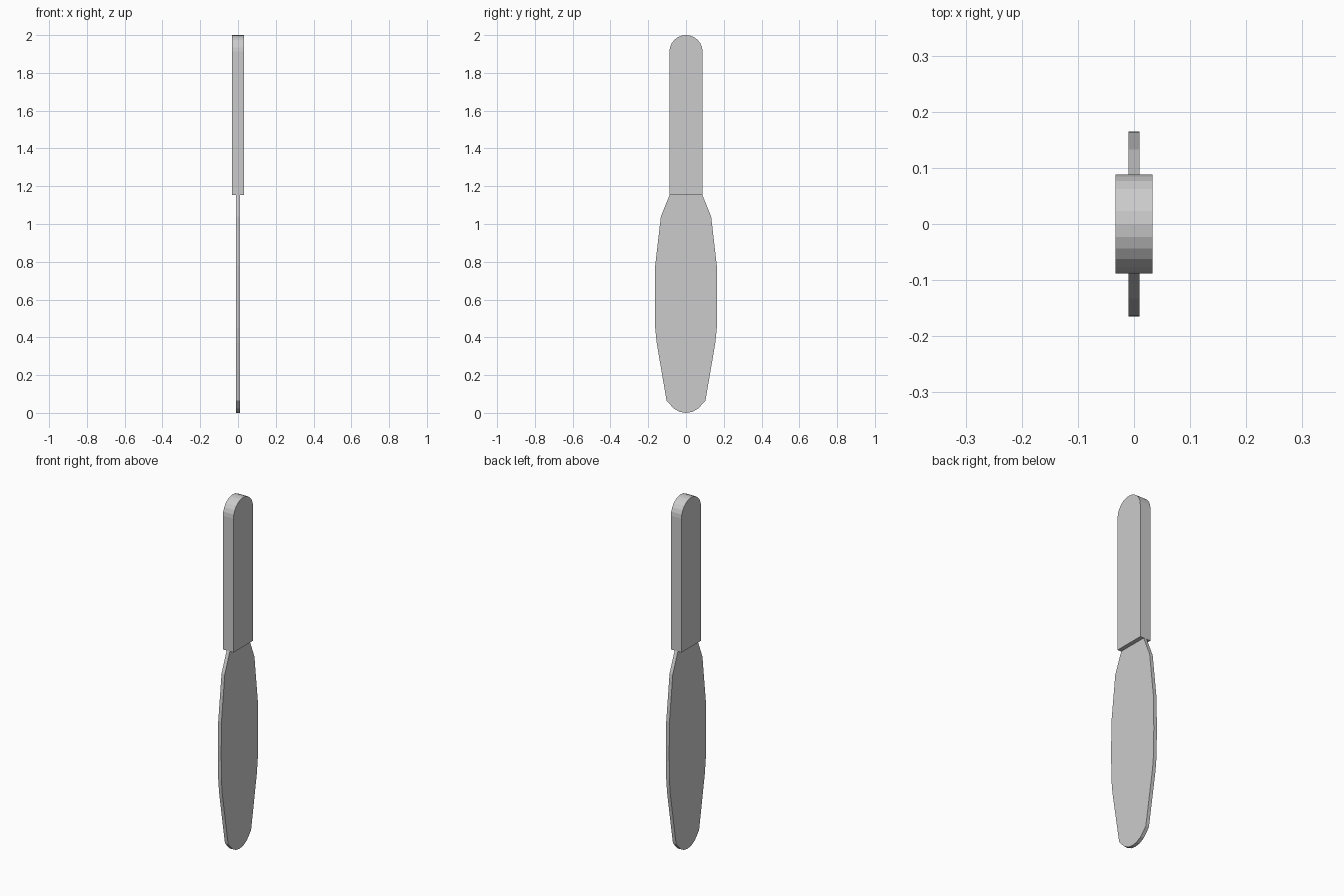
import bpy, bmesh, math

if "Cube" in bpy.data.objects:
    bpy.data.objects.remove(bpy.data.objects["Cube"])


def slab(name, half_profile, half_thickness):
    """Mirror a (y, z) half outline across y = 0 and extrude it along x."""
    mirrored = [(-y, z) for y, z in reversed(half_profile) if y > 1e-6]
    outline = half_profile + mirrored
    bm = bmesh.new()
    face = bm.faces.new([bm.verts.new((-half_thickness, y, z)) for y, z in outline])
    ext = bmesh.ops.extrude_face_region(bm, geom=[face])
    verts = [g for g in ext["geom"] if isinstance(g, bmesh.types.BMVert)]
    bmesh.ops.translate(bm, verts=verts, vec=(2 * half_thickness, 0, 0))
    bmesh.ops.recalc_face_normals(bm, faces=bm.faces)
    mesh = bpy.data.meshes.new(name)
    bm.to_mesh(mesh)
    bm.free()
    obj = bpy.data.objects.new(name, mesh)
    bpy.context.collection.objects.link(obj)
    return obj


# Handle: thick bar with a semicircular top
R = 0.088
SEGMENTS = 6
dome = [(R * math.cos(a), 2 - R + R * math.sin(a))
        for a in (i * math.pi / 2 / SEGMENTS for i in range(SEGMENTS))]
slab("handle", [(R, 1.153)] + dome + [(0, 2.0)], 0.033)

# Blade: thin leaf shape with a rounded tip, tucked slightly into the handle
blade = [(0, 0), (0.032, 0.005), (0.064, 0.022), (0.103, 0.065),
         (0.155, 0.37), (0.163, 0.45), (0.165, 0.60), (0.163, 0.78),
         (0.133, 1.04), (0.087, 1.153), (0.087, 1.16)]
slab("blade", blade, 0.01)
